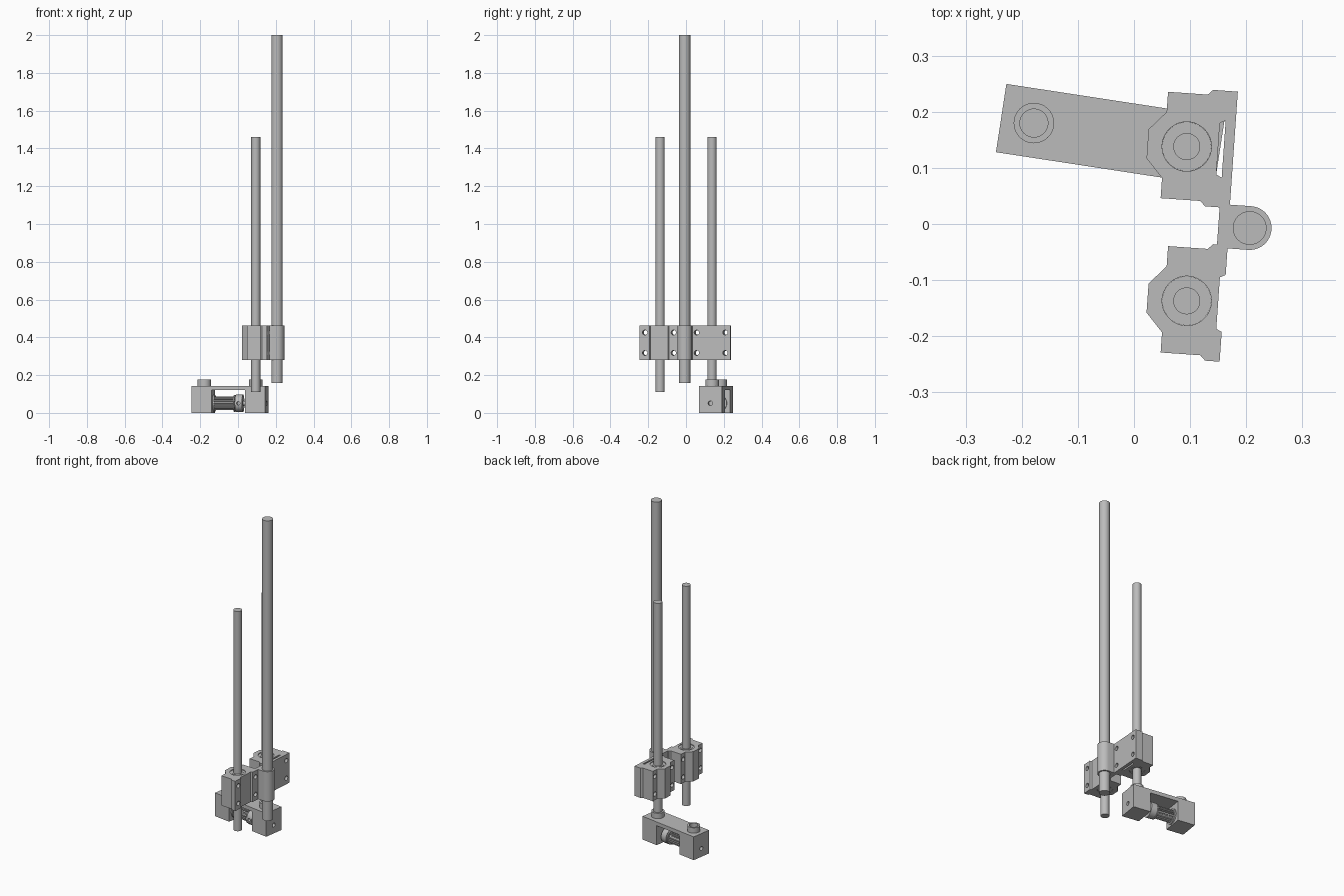
import bpy
import math
from mathutils import Matrix, Vector

if "Cube" in bpy.data.objects:
    bpy.data.objects.remove(bpy.data.objects["Cube"], do_unlink=True)

grey = bpy.data.materials.new("plain grey")
grey.use_nodes = True
grey.diffuse_color = (0.5, 0.5, 0.5, 1)
grey.node_tree.nodes["Principled BSDF"].inputs["Base Color"].default_value = (0.5, 0.5, 0.5, 1)


def prism(name, pts, z0, z1, frame=Matrix()):
    """Extrude a counter-clockwise outline from z0 to z1 inside a local frame."""
    n = len(pts)
    verts = [(x, y, z) for z in (z0, z1) for x, y in pts]
    faces = [tuple(reversed(range(n))), tuple(range(n, 2 * n))]
    faces += [(i, (i + 1) % n, n + (i + 1) % n, n + i) for i in range(n)]
    mesh = bpy.data.meshes.new(name)
    mesh.from_pydata(verts, [], faces)
    mesh.transform(frame)
    mesh.materials.append(grey)
    obj = bpy.data.objects.new(name, mesh)
    bpy.context.collection.objects.link(obj)
    return obj


def circle(r, cx=0, cy=0, n=48, a0=0.0, a1=None):
    full = a1 is None
    span = 2 * math.pi if full else a1 - a0
    steps = n if full else n - 1
    return [(cx + r * math.cos(a0 + span * i / steps),
             cy + r * math.sin(a0 + span * i / steps)) for i in range(n)]


def rect(x0, x1, y0, y1):
    return [(x0, y0), (x1, y0), (x1, y1), (x0, y1)]


def activate(obj):
    bpy.ops.object.select_all(action='DESELECT')
    obj.select_set(True)
    bpy.context.view_layer.objects.active = obj


def cut(obj, cutters):
    """Subtract every cutter, then discard it."""
    activate(obj)
    for c in cutters:
        mod = obj.modifiers.new("hole", 'BOOLEAN')
        mod.operation, mod.solver, mod.object = 'DIFFERENCE', 'EXACT', c
        bpy.ops.object.modifier_apply(modifier=mod.name)
        bpy.data.objects.remove(c, do_unlink=True)
    return obj


def smooth(obj):
    activate(obj)
    bpy.ops.object.shade_smooth_by_angle(angle=math.radians(30))
    return obj


def frame_at(x, y, degrees):
    return Matrix.Translation((x, y, 0)) @ Matrix.Rotation(math.radians(degrees), 4, 'Z')


LOW, HIGH = 0.28, 0.463           # carriage bottom and top
MID = (LOW + HIGH) / 2
ALONG_X = Matrix.Rotation(math.radians(90), 4, 'Y')
rear = frame_at(0.094, 0.138, -4)
front = frame_at(0.094, -0.137, -4)

# Guide rods, bearing blocks and bearings
half = [(-.070, .026), (-.040, .059), (-.040, .095), (.031, .095),
        (.040, .104), (.066, .104), (.066, .051), (.056, .046)]
block_outline = [(u, -v) for u, v in half] + half[::-1]


def bolt_cutters(frame):
    return [prism("bolt_cutter", circle(.013, n=24), -.12, .12,
                  frame @ Matrix.Translation((0, v, z)) @ ALONG_X)
            for v in (-.076, .076) for z in (MID - .054, MID + .054)]


for side, frame in (("rear", rear), ("front", front)):
    smooth(prism(side + "_guide_rod", circle(.024), .11, 1.46, frame))
    block = prism(side + "_bearing_block", block_outline, LOW, HIGH, frame)
    cut(block, [prism("bore", circle(.044), 0, 1, frame)] + bolt_cutters(frame))
    smooth(block)
    smooth(prism(side + "_bearing_shell", circle(.0438), LOW + .004, HIGH - .004, frame))
    smooth(prism(side + "_bearing_seal", circle(.034), LOW + .002, HIGH - .002, frame))

# Mounting plate behind the rear block, reaching to the front block
plate = prism("mounting_plate", rect(.066, .084, -.172, .104), LOW, HIGH, rear)
smooth(cut(plate, bolt_cutters(rear)))

# Tall rod and its rounded holder
cu, cv, r = .122, -.137, .039
tab = [(.083, cv - r)] + circle(r, cu, cv, 25, -math.pi / 2, math.pi / 2) + [(.083, cv + r)]
smooth(prism("tall_rod_holder", tab, LOW, HIGH, rear))
smooth(prism("tall_rod", circle(.03, cu, cv), .157, 2.0, rear))

# Lower bracket: two end blocks joined by a thin bridge
arm = frame_at(-.042, .159, -8.7)
END, WIDE, GAP, SPAN = .197, .0615, .089, .138
profile = [(-END, 0), (-GAP, 0), (-GAP, .12), (GAP, .12),
           (GAP, 0), (END, 0), (END, .143), (-END, .143)]
upright = arm @ Matrix.Rotation(math.radians(90), 4, 'X')
bracket = prism("lower_bracket", profile, -WIDE, WIDE, upright)
axle_frame = arm @ Matrix.Translation((0, 0, .051)) @ ALONG_X
cut(bracket, [prism("axle_cutter", circle(.012, n=24), -.3, .3, axle_frame)]
    + [prism("socket_cutter", circle(.025, s), .11, .3, arm) for s in (-SPAN, SPAN)])
smooth(bracket)

# Collars on top of the bracket
for name, s in (("right_collar", -SPAN), ("left_collar", SPAN)):
    collar = prism(name, circle(.036, s), .142, .176, arm)
    smooth(cut(collar, [prism("collar_cutter", circle(.025, s), .1, .3, arm)]))

# Toothed pulley on its axle
TEETH = 20
gear = []
for i in range(TEETH):
    for frac, rad in ((0, .031), (.4, .031), (.5, .037), (.9, .037)):
        a = 2 * math.pi * (i + frac) / TEETH
        gear.append((rad * math.cos(a), rad * math.sin(a)))
prism("pulley_teeth", gear, -.086, .032, axle_frame)
smooth(prism("pulley_end_flange", circle(.045), -.088, -.08, axle_frame))
smooth(prism("pulley_inner_flange", circle(.045), .022, .029, axle_frame))
hub = prism("pulley_hub", circle(.046), .032, .07, axle_frame)
screw = arm @ Matrix.Translation((.051, 0, .051)) @ Matrix.Rotation(math.radians(90), 4, 'X')
smooth(cut(hub, [prism("set_screw_cutter", circle(.009, n=24), .025, .08, screw)]))
smooth(prism("pulley_axle", circle(.0118, n=24), -.17, .17, axle_frame))
